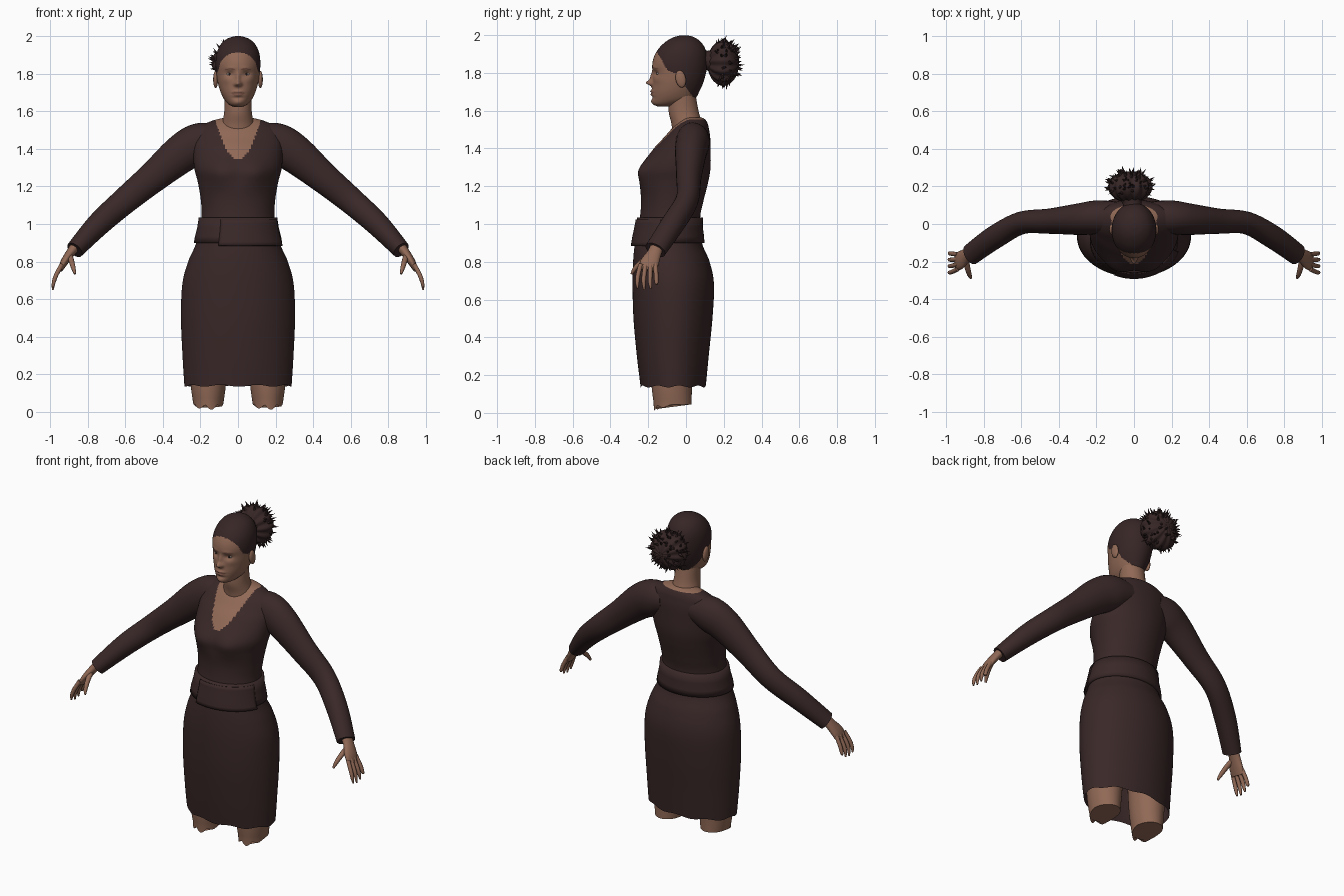
import bpy, bmesh, math, random
from mathutils import Vector, Matrix

random.seed(4)
cube = bpy.data.objects.get("Cube")
if cube:
    bpy.data.objects.remove(cube)


def material(name, r, g, b):
    m = bpy.data.materials.new(name)
    m.diffuse_color = (r, g, b, 1)
    m.use_nodes = True
    bsdf = m.node_tree.nodes["Principled BSDF"]
    bsdf.inputs["Base Color"].default_value = (r, g, b, 1)
    bsdf.inputs["Roughness"].default_value = 0.8
    return m


DRESS = material("dark plum cloth", 0.042, 0.021, 0.021)
HAIR = material("dark brown hair", 0.038, 0.019, 0.019)
SKIN = material("brown skin", 0.28, 0.14, 0.092)
LIPS = material("muted lip", 0.19, 0.085, 0.06)
WHITE = material("eye white", 0.4, 0.34, 0.3)
IRIS = material("dark iris", 0.015, 0.01, 0.01)


def finish(name, bm, mats, rule=None, smooth=True):
    bmesh.ops.recalc_face_normals(bm, faces=bm.faces)
    me = bpy.data.meshes.new(name)
    for m in mats:
        me.materials.append(m)
    for f in bm.faces:
        f.smooth = smooth and len(f.verts) < 5
        if rule:
            f.material_index = rule(f.calc_center_median())
    bm.to_mesh(me)
    bm.free()
    ob = bpy.data.objects.new(name, me)
    bpy.context.collection.objects.link(ob)
    return ob


def spline(rows, n):
    """Catmull-Rom through tuples of any length."""
    out = []
    for i in range(len(rows) - 1):
        p, a, b, q = rows[max(i - 1, 0)], rows[i], rows[i + 1], rows[min(i + 2, len(rows) - 1)]
        for k in range(n):
            t = k / n
            out.append(tuple(0.5 * (2 * y + (z - x) * t + (2 * x - 5 * y + 4 * z - w) * t * t
                       + (3 * y - x - 3 * z + w) * t ** 3) for x, y, z, w in zip(p, a, b, q)))
    return out + [rows[-1]]


def skin_rings(rings, closed=True, cap_start=True, cap_end=True):
    bm = bmesh.new()
    loops = [[bm.verts.new(p) for p in r] for r in rings]
    n = len(loops[0])
    for a, b in zip(loops, loops[1:]):
        for i in range(n if closed else n - 1):
            j = (i + 1) % n
            bm.faces.new((a[i], a[j], b[j], b[i]))
    for flag, loop in ((cap_start, loops[0]), (cap_end, loops[-1])):
        if flag and closed:
            bm.faces.new(loop)
    return bm


def oval(row, n, off=0.0, cx=0.0, span=(0, 2 * math.pi)):
    """Ring from (z, half width, front y, back y)."""
    z, w, f, b = row
    full = span[1] - span[0] > 6
    angles = [span[0] + (span[1] - span[0]) * i / (n if full else n - 1) for i in range(n)]
    return [Vector((cx + (w + off) * math.cos(a), (f + b) / 2 + ((b - f) / 2 + off) * math.sin(a), z))
            for a in angles]


def tube(name, rows, mat, n=20, step=5, side=1):
    """Limb from (x, y, z, depth radius, other radius), mirrored by side."""
    rows = spline(rows, step)
    pts = [Vector(r[:3]) for r in rows]
    rings = []
    for i, r in enumerate(rows):
        t = (pts[min(i + 1, len(pts) - 1)] - pts[max(i - 1, 0)]).normalized()
        u = (Vector((0, 1, 0)) - t * t.y).normalized()
        v = t.cross(u)
        ring = []
        for k in range(n):
            a = 2 * math.pi * k / n
            p = pts[i] + u * r[3] * math.cos(a) + v * r[4] * math.sin(a)
            ring.append((p.x * side, p.y, p.z))
        rings.append(ring)
    return finish(name, skin_rings(rings), [mat])


def bump(p, x, z, sx, sz):
    return math.exp(-((abs(p.x) - x) / sx) ** 2 - ((p.z - z) / sz) ** 2)


# Dress body: hem to collar, with the neckline opening in skin colour
body = spline([(0.14, .285, -.24, .105), (0.3, .295, -.26, .12), (0.5, .303, -.278, .14),
               (0.68, .296, -.283, .148), (0.8, .265, -.28, .125), (0.9, .222, -.27, .085),
               (1.03, .195, -.245, .075), (1.12, .197, -.238, .092), (1.22, .213, -.243, .117),
               (1.3, .233, -.238, .13), (1.4, .238, -.17, .13), (1.46, .232, -.115, .128),
               (1.5, .215, -.08, .122), (1.53, .18, -.05, .115), (1.553, .125, -.025, .102),
               (1.565, .07, -.01, .08)], 9)
rings = [oval(r, 128) for r in body]
for ring in rings:
    for i, p in enumerate(ring):
        if p.y < -.05:
            p.y -= .022 * bump(p, .1, 1.27, .07, .07)
        if p.z < .2:
            p.z += .005 * math.sin(i * .44) * (.2 - p.z) / .06


def neckline(c):
    if c.z > 1.553:
        return 1
    t = max(0.0, (c.z - 1.345) / .208)
    return int(c.y < .02 and t > 0 and abs(c.x) < .12 * math.sqrt(t))


finish("dress", skin_rings(rings, cap_start=False), [DRESS, SKIN], neckline)


def body_at(z):
    for a, b in zip(body, body[1:]):
        if a[0] <= z <= b[0]:
            t = (z - a[0]) / (b[0] - a[0])
            return tuple(x + (y - x) * t for x, y in zip(a, b))


# Waist belt and its overlapping front flap
levels = [(.9, 0), (.9, .013), (.935, .016), (.98, .014), (1.035, .014), (1.035, 0)]
finish("belt", skin_rings([oval(body_at(z), 64, o) for z, o in levels], cap_start=False, cap_end=False), [DRESS])
front = 1.5 * math.pi
flap = finish("belt_flap", skin_rings([oval(body_at(.885 + .02 * i), 24, .02, 0, (front - .44, front + 1.3))
                                       for i in range(8)], closed=False), [DRESS])
flap.modifiers.new("thickness", "SOLIDIFY").thickness = .007

# Neck
finish("neck", skin_rings([oval(r, 40) for r in spline(
    [(1.46, .1, -.07, .09), (1.53, .086, -.077, .085), (1.6, .073, -.092, .066),
     (1.7, .074, -.085, .048)], 5)]), [SKIN])

# Head with sculpted face and painted hairline
head = spline([(1.622, .022, -.15, -.06), (1.635, .048, -.174, -.01), (1.66, .072, -.18, .045),
               (1.7, .092, -.181, .07), (1.75, .107, -.177, .092), (1.8, .115, -.175, .106),
               (1.85, .119, -.178, .113), (1.9, .115, -.163, .11), (1.94, .101, -.135, .096),
               (1.97, .079, -.1, .072), (1.99, .047, -.062, .04), (1.999, .012, -.025, .005)], 10)
rings = [oval(r, 128) for r in head]
FACE = [(0, 1.747, .016, .014, -.03), (0, 1.775, .011, .03, -.014), (.014, 1.742, .009, .009, -.008),
        (.045, 1.797, .022, .015, .012), (.04, 1.828, .03, .011, -.004), (0, 1.702, .026, .007, -.009),
        (0, 1.686, .022, .007, -.008), (0, 1.694, .03, .003, .004), (0, 1.67, .03, .008, .005),
        (0, 1.648, .025, .013, -.006), (.062, 1.765, .025, .02, -.004)]
for ring in rings:
    for p in ring:
        if p.y < -.06:
            p.y += sum(d * bump(p, x, z, sx, sz) for x, z, sx, sz, d in FACE)

LINE = [(-.3, 1.925), (-.16, 1.918), (-.13, 1.872), (-.1, 1.815), (-.06, 1.8),
        (-.02, 1.79), (0, 1.72), (.05, 1.66), (.3, 1.655)]


def head_paint(c):
    for (y0, z0), (y1, z1) in zip(LINE, LINE[1:]):
        if y0 <= c.y < y1 and c.z > z0 + (z1 - z0) * (c.y - y0) / (y1 - y0):
            return 1
    x = abs(c.x)
    lips = (x / .034) ** 2 + ((c.z - 1.694) / .012) ** 2 < 1
    brow = .02 < x < .068 and abs(c.z - 1.824 - .1 * (x - .02) * (x < .05)) < .003
    return 2 if c.y < -.08 and (lips or brow) else 0


finish("head", skin_rings(rings), [SKIN, HAIR, LIPS], head_paint)


def ball(name, centre, scale, mat, tilt=0.0):
    bm = bmesh.new()
    m = Matrix.Translation(centre) @ Matrix.Rotation(tilt, 4, "X") @ Matrix.Diagonal((*scale, 1))
    bmesh.ops.create_uvsphere(bm, u_segments=20, v_segments=12, radius=1, matrix=m)
    return finish(name, bm, [mat])


# Eyes, ears, arms, hands and legs, once per side
for s, tag in ((1, "left"), (-1, "right")):
    ball(tag + "_eye", (s * .046, -.145, 1.797), (.016, .01, .0075), WHITE)
    ball(tag + "_iris", (s * .046, -.152, 1.797), (.0065, .005, .0065), IRIS)
    ball(tag + "_ear", (s * .119, -.028, 1.768), (.013, .027, .046), SKIN, .2)
    tube(tag + "_sleeve", [(.1, .035, 1.45, .085, .08), (.2, .035, 1.43, .09, .108),
                           (.3, .025, 1.375, .083, .103), (.45, .015, 1.25, .067, .083),
                           (.6, .005, 1.125, .06, .071), (.74, -.07, 1.0, .062, .063),
                           (.868, -.162, .862, .058, .048)], DRESS, 28, 6, s)
    tube(tag + "_palm", [(.86, -.152, .885, .036, .028), (.892, -.168, .845, .038, .024),
                         (.925, -.193, .795, .05, .02), (.945, -.203, .755, .044, .012)], SKIN, 16, 4, s)
    for i, finger in enumerate(("index", "middle", "ring", "little")):
        y = -.24 + .026 * i
        drop = (.66, .65, .657, .682)[i]
        tube(f"{tag}_{finger}_finger", [(.937, y, .785, .012, .012), (.966, y - .014 + .006 * i, .73, .012, .012),
                                        (.98, y - .018 + .008 * i, .69, .0105, .0105),
                                        (.985, y - .016 + .009 * i, drop, .005, .005)], SKIN, 10, 3, s)
    tube(tag + "_thumb", [(.895, -.185, .835, .015, .016), (.885, -.235, .8, .014, .015),
                          (.875, -.27, .765, .012, .012), (.867, -.288, .735, .006, .006)], SKIN, 10, 3, s)
    leg = [oval(r, 40, 0, s * .158) for r in spline(
        [(.045, .08, -.17, .03), (.14, .093, -.182, .032), (.3, .105, -.19, .045), (.65, .125, -.2, .09)], 5)]
    for i, p in enumerate(leg[0]):
        toward_front = max(0.0, -math.sin(2 * math.pi * i / 40))
        p.z -= .034 * toward_front * abs(math.sin(i * .55))
    finish(tag + "_leg", skin_rings(leg), [SKIN])

# Hair bun: ribbed ball gathered at the back of the head
centre, size = Vector((-.02, .197, 1.852)), Vector((.113, .083, .115))
bm = bmesh.new()
bmesh.ops.create_uvsphere(bm, u_segments=96, v_segments=32, radius=1, matrix=Matrix.Rotation(math.pi / 2, 4, "X"))
for v in bm.verts:
    rib = math.sin(12 * math.atan2(v.co.z, v.co.x)) * math.hypot(v.co.x, v.co.z)
    v.co = centre + v.co * (1 + .05 * rib) * size
finish("hair_bun", bm, [HAIR])
tube("hair_gather", [(-.005, .06, 1.87, .06, .06), (-.01, .11, 1.868, .05, .05), (-.015, .15, 1.86, .07, .07)], HAIR)

# Loose pointed strand ends around the bun
bm = bmesh.new()
for i in range(110):
    d = Vector((random.gauss(0, 1), random.gauss(.25, .7), random.gauss(.1, 1))).normalized()
    if d.y < -.45:
        continue
    lean = (d + Vector([random.uniform(-.4, .4) for k in range(3)])).normalized()
    length = random.uniform(.03, .055)
    m = Matrix.Translation(centre + d * size * .93 + lean * length * .35) @ lean.to_track_quat("Z", "Y").to_matrix().to_4x4()
    bmesh.ops.create_cone(bm, segments=5, radius1=.011, radius2=0, depth=length, cap_ends=True, matrix=m)
finish("bun_strands", bm, [HAIR], smooth=False)
